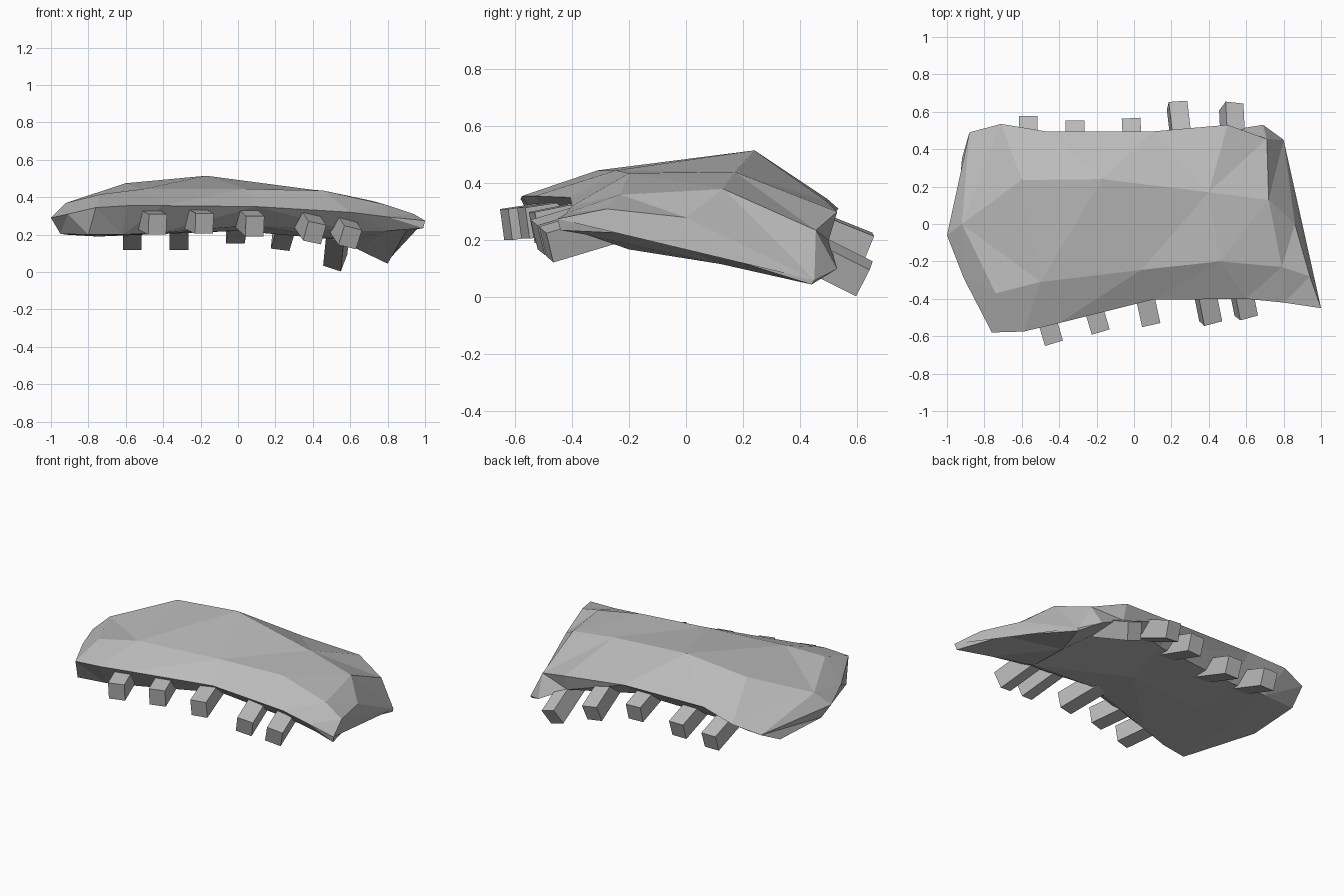
import bpy
import bmesh
from math import radians
from mathutils import Matrix, Vector

if "Cube" in bpy.data.objects:
    bpy.data.objects.remove(bpy.data.objects["Cube"], do_unlink=True)

stone = bpy.data.materials.new("plain_grey")
stone.use_nodes = True
grey = (0.5, 0.5, 0.5, 1)
stone.diffuse_color = grey
stone.node_tree.nodes["Principled BSDF"].inputs["Base Color"].default_value = grey


def make_object(name, bm):
    """Turn a bmesh into a flat shaded object with outward normals."""
    bmesh.ops.recalc_face_normals(bm, faces=bm.faces[:])
    mesh = bpy.data.meshes.new(name)
    bm.to_mesh(mesh)
    bm.free()
    mesh.materials.append(stone)
    obj = bpy.data.objects.new(name, mesh)
    bpy.context.collection.objects.link(obj)
    return obj


# Lengthwise lines of the faceted shell, each running from the -x end to the +x end
front_rim = [(-.76, -.58, .345), (-.59, -.575, .355), (-.4, -.53, .355), (.1, -.405, .35),
             (.6, -.4, .32), (.8, -.42, .295), (1, -.45, .275)]
shoulder = [(-.91, -.29, .31), (-.74, -.37, .415), (-.5, -.31, .445), (.04, -.245, .445),
            (.46, -.2, .435), (.79, -.23, .36), (.94, -.28, .31)]
ridge = [(-1, -.06, .29), (-.92, 0, .37), (-.6, .235, .475), (-.17, .24, .515),
         (.4, .17, .44), (.72, .13, .38), (.86, 0, .28)]
back_rim = [(-.88, .49, .27), (-.71, .535, .31), (-.47, .495, .345), (.1, .495, .335),
            (.5, .53, .3), (.71, .455, .235), (.8, .45, .06)]
back_low = [(-.92, .35, .2), (-.7, .36, .2), (-.47, .33, .21), (.1, .36, .23),
            (.5, .5, .2), (.69, .53, .1), (.8, .44, .045)]
belly = [(-.95, -.03, .205), (-.75, 0, .19), (-.5, 0, .2), (0, 0, .22),
         (.6, -.2, .168), (.65, .12, .117), (.9, -.12, .22)]
front_low = [(-.8, -.5, .2), (-.62, -.47, .2), (-.42, -.41, .21), (.08, -.28, .25),
             (.6, -.3, .22), (.8, -.35, .22), (.99, -.44, .235)]


def loft(name, lines):
    """Skin neighbouring lines with quads and close both ends."""
    bm = bmesh.new()
    rows = [[bm.verts.new(p) for p in line] for line in lines]
    for row, following in zip(rows, rows[1:] + rows[:1]):
        for i in range(len(row) - 1):
            bm.faces.new((row[i], row[i + 1], following[i + 1], following[i]))
    for end in (0, -1):
        bm.faces.new([row[end] for row in rows])
    bmesh.ops.triangulate(bm, faces=bm.faces[:])
    return make_object(name, bm)


loft("shell_body", [front_rim, shoulder, ridge, back_rim, back_low, belly, front_low])


def leg(name, tip, inward, length, roll):
    """Square peg whose outer end sits at tip and runs inward under the shell."""
    direction = Vector(inward).normalized()
    side = direction.cross(Vector((0, 0, 1))).normalized()
    up = side.cross(direction)
    frame = Matrix((side, direction, up)).transposed().to_4x4()
    centre = Vector(tip) + direction * length / 2
    bm = bmesh.new()
    bmesh.ops.create_cube(bm, size=1)
    bm.transform(Matrix.Translation(centre) @ frame
                 @ Matrix.Rotation(radians(roll), 4, "Y")
                 @ Matrix.Diagonal((.1, length, .11, 1)))
    return make_object(name, bm)


# Front legs: tip position, sideways lean, rise, roll
front_legs = [((-.43, -.63, .255), -.3, .15, 0), ((-.18, -.57, .26), -.3, .15, 0),
              ((.09, -.53, .245), -.22, .2, 0), ((.41, -.52, .21), -.2, .3, 12),
              ((.6, -.49, .185), -.2, .3, 14)]
for n, (tip, lean, rise, roll) in enumerate(front_legs, 1):
    leg(f"front_leg_{n}", tip, (lean, 1, rise), .3, roll)

# Back legs
back_legs = [((-.565, .56, .17), 0, .35, 0), ((-.315, .535, .17), 0, .35, 0),
             ((-.015, .55, .205), .05, .3, 0), ((.23, .635, .17), .12, .4, -8),
             ((.52, .625, .065), .05, .5, -20)]
for n, (tip, lean, rise, roll) in enumerate(back_legs, 1):
    leg(f"back_leg_{n}", tip, (lean, -1, rise), .34, roll)
